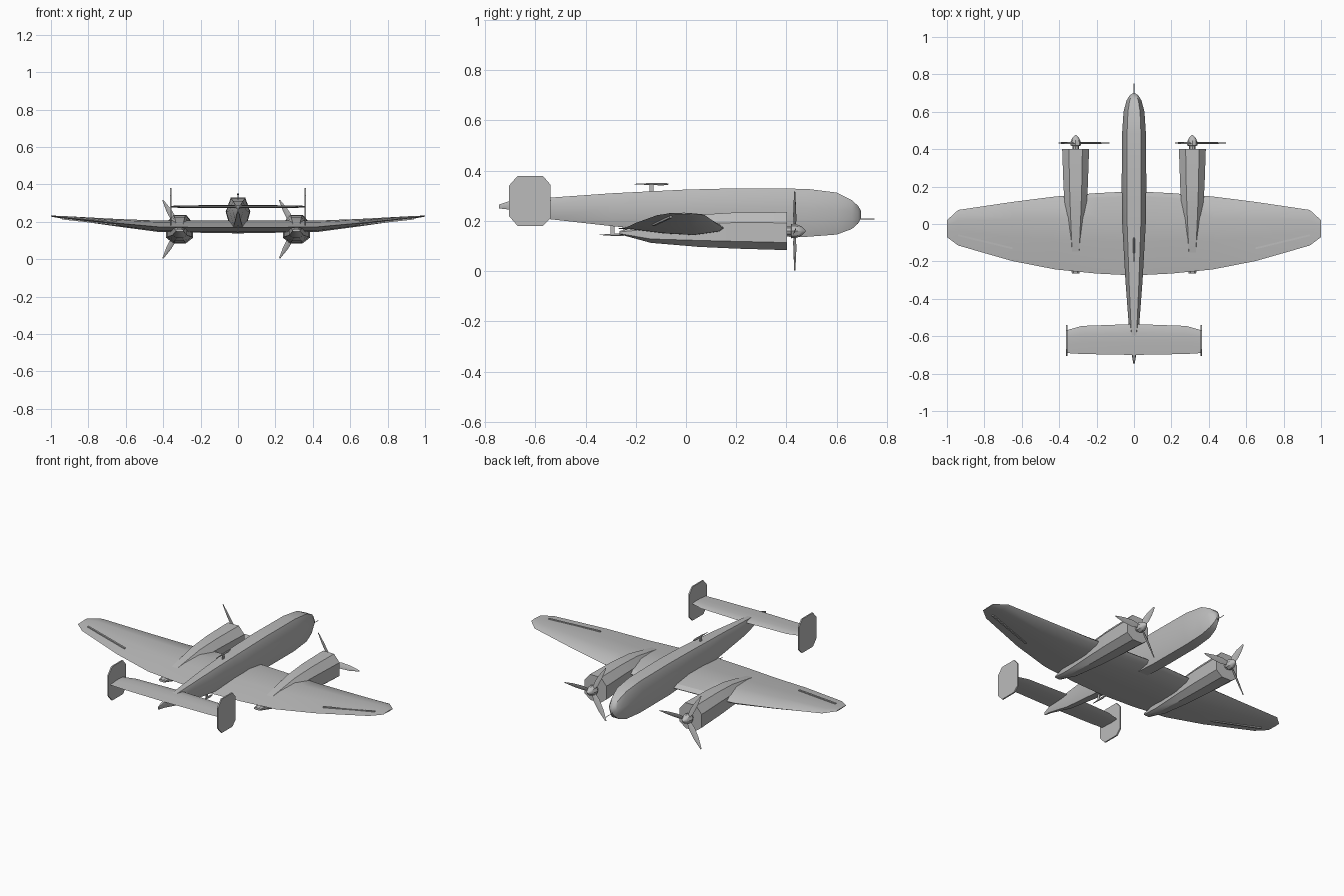
import bpy, bmesh, math
from mathutils import Vector

cube = bpy.data.objects.get("Cube")
if cube:
    bpy.data.objects.remove(cube, do_unlink=True)

grey = bpy.data.materials.new("plain grey")
grey.use_nodes = True
COLOUR = (0.5, 0.5, 0.5, 1)
grey.diffuse_color = COLOUR
grey.node_tree.nodes["Principled BSDF"].inputs["Base Color"].default_value = COLOUR


def loft(name, sections, angle=40):
    """Skin a closed body through matching rings and cap both ends."""
    bm = bmesh.new()
    rings = [[bm.verts.new(p) for p in s] for s in sections]
    n = len(rings[0])
    for a, b in zip(rings, rings[1:]):
        for i in range(n):
            j = (i + 1) % n
            bm.faces.new((a[i], a[j], b[j], b[i]))
    bm.faces.new(rings[0])
    bm.faces.new(rings[-1])
    bmesh.ops.recalc_face_normals(bm, faces=bm.faces)
    mesh = bpy.data.meshes.new(name)
    bm.to_mesh(mesh)
    bm.free()
    mesh.materials.append(grey)
    obj = bpy.data.objects.new(name, mesh)
    bpy.context.collection.objects.link(obj)
    bpy.ops.object.select_all(action='DESELECT')
    obj.select_set(True)
    bpy.context.view_layer.objects.active = obj
    bpy.ops.object.shade_smooth_by_angle(angle=math.radians(angle))
    return obj


def ring(x, y, z, r, n=8):
    """Circle of points facing along y."""
    return [(x + r * math.cos(math.tau * i / n), y, z + r * math.sin(math.tau * i / n))
            for i in range(n)]


AIRFOIL = [(0, 0), (.05, .5), (.3, 1), (.6, .75), (1, 0), (.6, -.6), (.3, -.8), (.05, -.4)]


def wing(name, stations):
    """Full-span surface from half-span stations: x, leading y, trailing y, z, thickness."""
    half = [[(x, le + (te - le) * u, z + t * v) for u, v in AIRFOIL]
            for x, le, te, z, t in stations]
    left = [[(-x, y, z) for x, y, z in s] for s in reversed(half)]
    return loft(name, left + half[1:], 30)


# Fuselage: y, half width, bottom, top
FUSELAGE = [(-.745, .004, .25, .265), (-.70, .012, .245, .28), (-.54, .028, .207, .293),
            (-.3, .046, .18, .31), (0, .063, .15, .325), (.2, .066, .138, .33),
            (.48, .064, .137, .328), (.6, .056, .146, .313), (.66, .04, .168, .283),
            (.685, .025, .19, .26), (.697, .01, .212, .24)]
loft("fuselage", [[(sx * w, y, b + (t - b) * f)
                   for sx, f in ((-.5, 0), (.5, 0), (1, .6), (.58, 1), (-.58, 1), (-1, .6))]
                  for y, w, b, t in FUSELAGE])

# Main wing and tailplane
wing("main_wing", [(0, .175, -.275, .17, .036), (.2, .165, -.265, .17, .036),
                   (.42, .147, -.243, .172, .034), (.65, .118, -.198, .193, .022),
                   (.94, .075, -.115, .223, .008), (1, .02, -.07, .23, .003)])
wing("tailplane", [(0, -.535, -.70, .28, .009), (.28, -.545, -.695, .28, .008),
                   (.36, -.568, -.69, .28, .005)])

# Nacelle: y, half width, bottom, top
NACELLE = [(.402, .072, .084, .235), (.2, .065, .09, .234), (.05, .055, .097, .225),
           (-.14, .038, .113, .19), (-.265, .02, .147, .16)]
OCTAGON = [(-.45, 0), (.45, 0), (1, .2), (1, .72), (.5, 1), (-.5, 1), (-1, .72), (-1, .2)]
HUB_Z = .16
SPINNER = [(.395, .018), (.418, .018), (.419, .029), (.44, .027), (.462, .017), (.476, .003)]
FIN = [(-.67, .38), (-.57, .38), (-.54, .345), (-.54, .21),
       (-.57, .18), (-.67, .18), (-.705, .22), (-.705, .34)]
BLADE = [(.015, .009), (.06, .016), (.12, .013), (.18, .003)]


def blade(name, cx, angle):
    """Thin, pitched propeller blade pointing outward from the hub."""
    out = Vector((math.cos(angle), 0, math.sin(angle)))
    side = Vector((-out.z, 0, out.x))
    hub = Vector((cx, .433, HUB_Z))
    rings = []
    for r, w in BLADE:
        chord = (side + Vector((0, .4, 0))) * w
        thick = Vector((0, .003, 0))
        c = hub + out * r
        rings.append([c - chord, c + thick, c + chord, c - thick])
    loft(name, rings, 30)


for side, s in (("left", 1), ("right", -1)):
    cx = s * .312
    loft(side + "_nacelle", [[(cx + u * w, y, b + (t - b) * v) for u, v in OCTAGON]
                             for y, w, b, t in NACELLE], 30)
    loft(side + "_spinner", [ring(cx, y, HUB_Z, r) for y, r in SPINNER])
    for i in range(3):
        blade(f"{side}_propeller_blade_{i + 1}", cx, math.tau * i / 3)
    loft(side + "_tail_fin", [[(s * x, y, z) for y, z in FIN] for x in (.355, .363)], 30)
    # Slim aileron strip standing just proud of the wing
    loft(side + "_aileron_strip", [[(s * x, y + dy, z + dz) for dy, dz in
                                    ((-.005, -h), (.005, -h), (.005, h), (-.005, h))]
                                   for x, y, z, h in ((.65, -.13, .194, .014),
                                                      (.94, -.06, .222, .01))], 30)

# Nose probe
loft("nose_probe", [ring(0, y, .207, .002, 4) for y in (.68, .75)], 30)

# Aerials above and below the fuselage
for name, y0, y1, z, root in (("top_aerial", -.205, -.07, .347, .31),
                              ("belly_aerial", -.345, -.24, .145, .19)):
    mid = (y0 + y1) / 2
    loft(name, [ring(0, y, z, r, 6) for y, r in
                ((y0, .001), (mid, .005), (y1 - .02, .006), (y1, .003))])
    loft(name + "_post", [[(u * .002, mid + v * .008, h) for u, v in
                           ((-1, -1), (1, -1), (1, 1), (-1, 1))] for h in (root, z)], 30)
